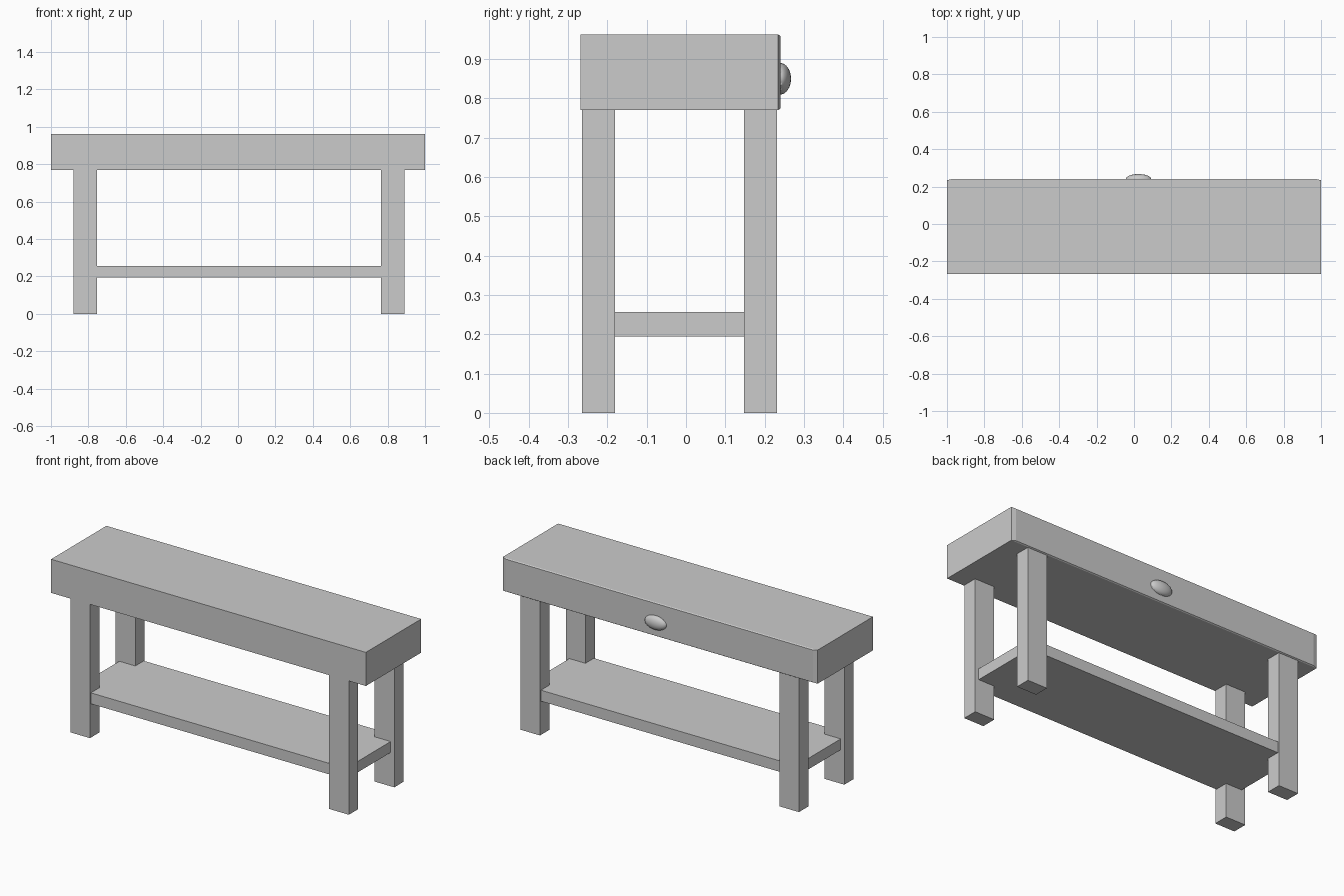
import bpy, bmesh

if "Cube" in bpy.data.objects:
    bpy.data.objects.remove(bpy.data.objects["Cube"])


def new_object(name, bm):
    mesh = bpy.data.meshes.new(name)
    bm.to_mesh(mesh)
    bm.free()
    obj = bpy.data.objects.new(name, mesh)
    bpy.context.collection.objects.link(obj)
    return obj


def box(name, lo, hi, back_inset=None):
    """Box from corner to corner; back_inset=(x, z) tapers the +y face."""
    bm = bmesh.new()
    bmesh.ops.create_cube(bm, size=1)
    mid = [(a + b) / 2 for a, b in zip(lo, hi)]
    for v in bm.verts:
        back = v.co.y > 0
        sign = [1 if c > 0 else -1 for c in v.co]
        v.co = [m + s * (b - a) / 2 for m, s, a, b in zip(mid, sign, lo, hi)]
        if back_inset and back:
            v.co.x -= sign[0] * back_inset[0]
            v.co.z -= sign[2] * back_inset[1]
    return new_object(name, bm)


# Table body and the thin drawer front with chamfered edges
box("table_top", (-1, -0.268, 0.77), (1, 0.234, 0.963))
box("drawer_front", (-1, 0.234, 0.77), (1, 0.24, 0.963), (0.025, 0.004))

# Four square legs
for side, x in (("left", -0.88), ("right", 0.765)):
    for end, y in (("front", -0.265), ("back", 0.147)):
        box(f"{end}_{side}_leg", (x, y, 0), (x + 0.125, y + 0.085, 0.77))

# Lower shelf, its corners let into the legs
box("lower_shelf", (-0.857, -0.257, 0.194), (0.867, 0.224, 0.257))

# Oval domed drawer knob
bm = bmesh.new()
bmesh.ops.create_uvsphere(bm, u_segments=32, v_segments=16, radius=1)
bmesh.ops.bisect_plane(bm, geom=bm.verts[:] + bm.edges[:] + bm.faces[:],
                       plane_co=(0, 0, 0), plane_no=(0, 1, 0), clear_inner=True)
bmesh.ops.scale(bm, vec=(0.068, 0.027, 0.04), verts=bm.verts)
bmesh.ops.translate(bm, vec=(0.024, 0.24, 0.85), verts=bm.verts)
for f in bm.faces:
    f.smooth = True
new_object("drawer_knob", bm)
